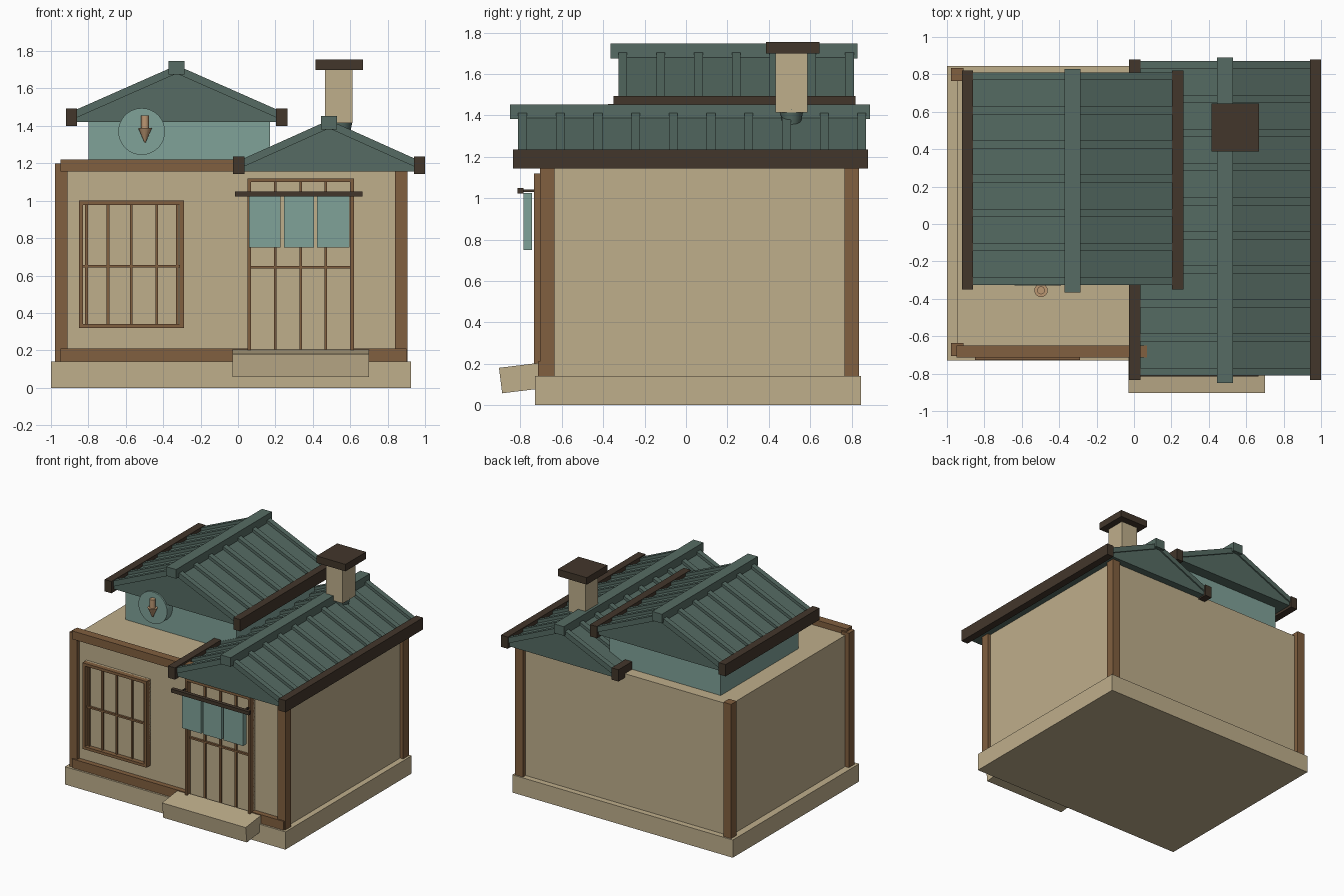
import bpy, math

if "Cube" in bpy.data.objects:
    bpy.data.objects.remove(bpy.data.objects["Cube"])


def mat(name, r, g, b):
    m = bpy.data.materials.new(name)
    m.diffuse_color = (r, g, b, 1)
    m.use_nodes = True
    m.node_tree.nodes["Principled BSDF"].inputs["Base Color"].default_value = m.diffuse_color
    return m


CREAM = mat("cream_plaster", 0.52, 0.425, 0.26)
WOOD = mat("warm_wood", 0.22, 0.115, 0.05)
DARK = mat("dark_wood", 0.055, 0.037, 0.024)
ROOF = mat("slate_green_roof", 0.092, 0.148, 0.125)
TEAL = mat("pale_teal", 0.215, 0.36, 0.315)
TAN = mat("tan", 0.5, 0.31, 0.17)


def mesh(name, verts, faces, material):
    me = bpy.data.meshes.new(name)
    me.from_pydata(verts, [], faces)
    me.materials.append(material)
    ob = bpy.data.objects.new(name, me)
    bpy.context.collection.objects.link(ob)
    return ob


def prism(name, profile, y0, y1, material):
    """Extrude an x-z outline (counter-clockwise seen from the front) along y."""
    n = len(profile)
    verts = [(x, y0, z) for x, z in profile] + [(x, y1, z) for x, z in profile]
    faces = [tuple(range(n)), tuple(range(2 * n - 1, n - 1, -1))]
    faces += [(i, i + n, (i + 1) % n + n, (i + 1) % n) for i in range(n)]
    return mesh(name, verts, faces, material)


def box(name, x0, x1, y0, y1, z0, z1, material):
    return prism(name, [(x0, z0), (x1, z0), (x1, z1), (x0, z1)], y0, y1, material)


def cone(name, loc, r1, r2, depth, sides, material, rot=(0, 0, 0)):
    bpy.ops.mesh.primitive_cone_add(vertices=sides, radius1=r1, radius2=r2,
                                    depth=depth, location=loc, rotation=rot)
    ob = bpy.context.object
    ob.name = name
    ob.data.materials.append(material)
    bpy.ops.object.shade_smooth_by_angle(angle=math.radians(35))
    return ob


# base, walls and corner posts
box("foundation", -1.0, 0.925, -0.73, 0.845, 0, 0.14, CREAM)
box("walls", -0.945, 0.88, -0.675, 0.80, 0.14, 1.175, CREAM)
for x in (-0.978, 0.84):
    for y in (-0.705, 0.765):
        box("corner_post", x, x + 0.067, y, y + 0.07, 0.14, 1.2, WOOD)

# front beams
box("top_beam", -0.95, 0.88, -0.715, -0.65, 1.155, 1.22, WOOD)
box("sill_beam_left", -0.95, 0.05, -0.715, -0.65, 0.14, 0.21, WOOD)
box("sill_beam_right", 0.62, 0.90, -0.715, -0.65, 0.14, 0.21, WOOD)

# tilted doorstep
step = box("doorstep", -0.365, 0.365, -0.1, 0.1, -0.062, 0.062, CREAM)
step.location = (0.335, -0.797, 0.131)
step.rotation_euler.x = math.radians(7)


def lattice(name, x0, x1, z0, z1, w, y, bars, mid):
    """Framed paper panel with thin bars."""
    box(name + "_panel", x0, x1, -0.69, -0.66, z0, z1, CREAM)
    box(name + "_frame_left", x0, x0 + w, y, -0.66, z0, z1, WOOD)
    box(name + "_frame_right", x1 - w, x1, y, -0.66, z0, z1, WOOD)
    box(name + "_frame_top", x0 + w, x1 - w, y, -0.66, z1 - w, z1, WOOD)
    box(name + "_frame_bottom", x0 + w, x1 - w, y, -0.66, z0, z0 + w, WOOD)
    for x in bars:
        box(name + "_bar", x - 0.007, x + 0.007, -0.703, -0.68, z0, z1, WOOD)
    box(name + "_cross_bar", x0, x1, -0.706, -0.68, mid - 0.007, mid + 0.007, WOOD)


lattice("window", -0.85, -0.29, 0.32, 1.0, 0.022, -0.727,
        (-0.81, -0.695, -0.57, -0.435, -0.325), 0.65)
lattice("door", 0.05, 0.62, 0.15, 1.12, 0.02, -0.735, (0.2, 0.335, 0.47), 0.645)

# door curtain on a rod
box("curtain_rod", -0.015, 0.665, -0.815, -0.785, 1.022, 1.05, DARK)
for x0, x1 in ((0.06, 0.228), (0.245, 0.405), (0.422, 0.595)):
    box("curtain_panel", x0, x1, -0.785, -0.745, 0.75, 1.025, TEAL)
for x in (0.055, 0.605):
    box("curtain_bracket", x - 0.005, x + 0.005, -0.79, -0.73, 1.03, 1.042, DARK)

# upper storey
box("upper_storey", -0.80, 0.17, -0.26, 0.71, 1.16, 1.44, TEAL)


def gable_roof(name, cx, half, z0, z_eave, z_top, y0, y1, ribs, beam_z):
    """Solid gable with raised ribs, a ridge cap and dark eave beams."""
    prism(name + "_slopes", [(cx - half, z0), (cx + half, z0), (cx + half, z_eave),
                             (cx, z_top), (cx - half, z_eave)], y0, y1, ROOF)
    for i in range(ribs):
        y = y0 + 0.01 + (y1 - y0 - 0.02) * i / (ribs - 1)
        a, b = 0.024, -0.02
        prism(name + "_rib", [(cx - half, z_eave + b), (cx, z_top + b),
                              (cx + half, z_eave + b), (cx + half, z_eave + a),
                              (cx, z_top + a), (cx - half, z_eave + a)],
              y - 0.021, y + 0.021, ROOF)
    box(name + "_ridge", cx - 0.043, cx + 0.043, y0 - 0.05, y1 + 0.03,
        z_top - 0.025, z_top + 0.047, ROOF)
    for s in (-1, 1):
        x = cx + s * (half + 0.0)
        box(name + "_eave_beam", x - 0.03, x + 0.03, y0 - 0.035, y1 + 0.02,
            beam_z, beam_z + 0.093, DARK)


gable_roof("lower_roof", 0.487, 0.483, 1.155, 1.19, 1.407, -0.80, 0.86, 10, 1.143)
gable_roof("upper_roof", -0.328, 0.562, 1.42, 1.452, 1.70, -0.315, 0.80, 7, 1.40)

# round plaque with a small hanging bell on the upper gable
cone("round_plaque", (-0.515, -0.29, 1.37), 0.125, 0.125, 0.075, 32, TEAL,
     (math.pi / 2, 0, 0))
cone("bell_stem", (-0.497, -0.355, 1.42), 0.021, 0.021, 0.07, 16, TAN)
cone("bell_cone", (-0.497, -0.355, 1.35), 0.004, 0.036, 0.075, 16, TAN)

# chimney
cone("chimney_collar", (0.555, 0.51, 1.385), 0.04, 0.058, 0.09, 16, ROOF)
box("chimney_stack", 0.465, 0.612, 0.432, 0.588, 1.415, 1.71, CREAM)
box("chimney_cap", 0.415, 0.667, 0.387, 0.645, 1.70, 1.755, DARK)
